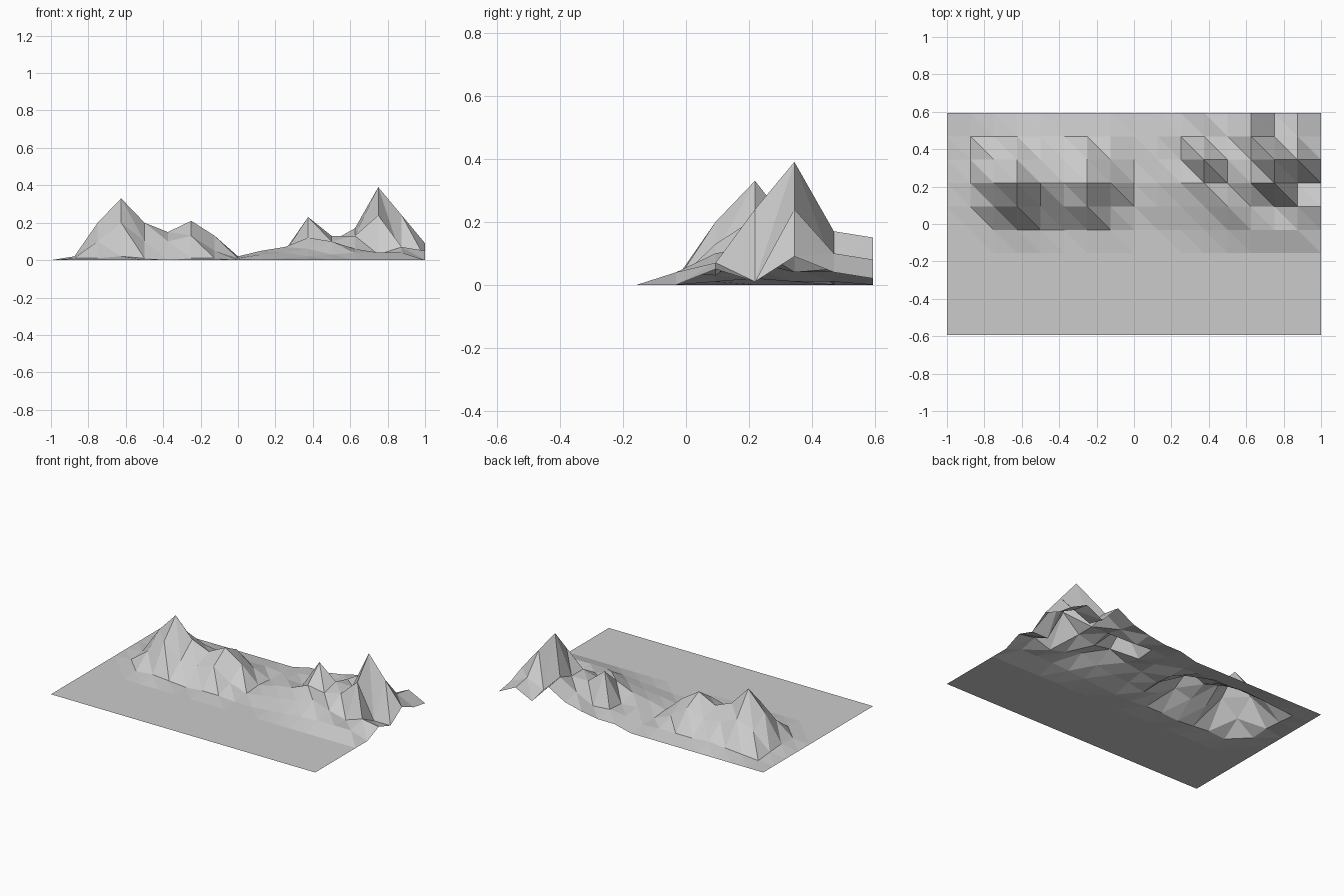
import bpy
import bmesh

# Remove the default cube
if "Cube" in bpy.data.objects:
    bpy.data.objects.remove(bpy.data.objects["Cube"], do_unlink=True)

COLUMNS = 17
STEP = 2 / (COLUMNS - 1)
BACK = 0.594

# Ridge heights in hundredths, listed from the back edge towards the front,
# the west range (left half) and the east range (right half) side by side
west_range = [
    [0, 0, 0, 0, 0, 0, 0, 0],
    [0, 0, 1, 2, 3, 2, 2, 2],
    [0, 1, 12, 17, 12, 10, 15, 6],
    [0, 2, 20, 33, 20, 15, 21, 13],
    [0, 1, 10, 20, 10, 10, 13, 5],
    [0, 0, 1, 2, 1, 0, 1, 1],
]
east_range = [
    [0, 3, 3, 5, 8, 15, 2, 8, 2],
    [1, 4, 5, 4, 10, 17, 5, 10, 4],
    [1, 5, 4, 23, 13, 13, 39, 24, 9],
    [2, 5, 7, 12, 10, 13, 24, 1, 1],
    [1, 3, 4, 6, 10, 6, 3, 7, 5],
    [0, 0, 1, 2, 3, 4, 4, 4, 0],
]
flat = [0] * COLUMNS


def make_material(name, value):
    mat = bpy.data.materials.new(name)
    mat.use_nodes = True
    colour = (value, value, value, 1)
    mat.diffuse_color = colour
    bsdf = next(n for n in mat.node_tree.nodes if n.type == "BSDF_PRINCIPLED")
    bsdf.inputs["Base Color"].default_value = colour
    return mat


def add_row(bm, y, heights):
    """One line of ground points running from west to east."""
    return [bm.verts.new((i * STEP - 1, y, h / 100)) for i, h in enumerate(heights)]


# Ground sheet: raised rows at the back, one wide flat plain at the front
bm = bmesh.new()
profiles = [w + e for w, e in zip(west_range, east_range)] + [flat]
rows = [add_row(bm, BACK - j * STEP, p) for j, p in enumerate(profiles)]
rows.append(add_row(bm, -BACK, flat))

# Split every cell along the same diagonal, from back west to front east
for back, front in zip(rows, rows[1:]):
    for i in range(COLUMNS - 1):
        bm.faces.new((back[i], front[i], front[i + 1]))
        bm.faces.new((back[i], front[i + 1], back[i + 1]))

mesh = bpy.data.meshes.new("mountain_terrain")
bm.to_mesh(mesh)
bm.free()
mesh.materials.append(make_material("stone grey", 0.6))
terrain = bpy.data.objects.new("mountain_terrain", mesh)
bpy.context.scene.collection.objects.link(terrain)
